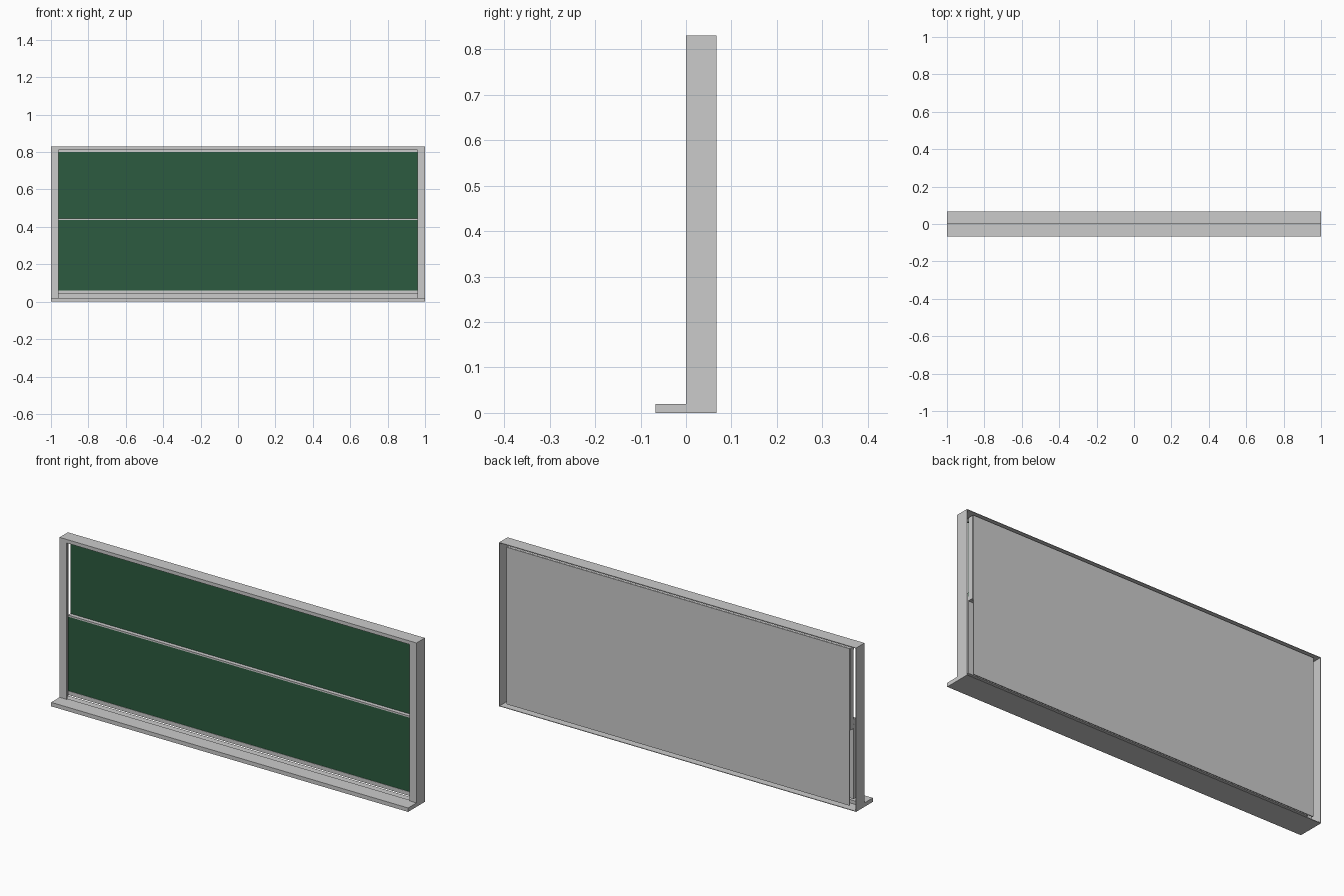
import bpy

if "Cube" in bpy.data.objects:
    bpy.data.objects.remove(bpy.data.objects["Cube"])

green = bpy.data.materials.new("chalk_green")
green.diffuse_color = (0.025, 0.105, 0.05, 1)
green.use_nodes = True
green.node_tree.nodes["Principled BSDF"].inputs["Base Color"].default_value = green.diffuse_color


def box(name, x, y, z, mat=None):
    """Box from (min, max) ranges on each axis."""
    bpy.ops.mesh.primitive_cube_add(size=1, location=[(a + b) / 2 for a, b in (x, y, z)])
    ob = bpy.context.object
    ob.name = name
    ob.scale = [b - a for a, b in (x, y, z)]
    bpy.ops.object.transform_apply(location=False, rotation=False, scale=True)
    if mat:
        ob.data.materials.append(mat)
    return ob


T = 0.003          # sheet thickness of the outer shell
BACK = 0.067
TOP = 0.83

# Open-backed frame: side walls and front flanges
for side, s in (("left", -1), ("right", 1)):
    box(side + "_wall", sorted((s, s * (1 - T))), (0, BACK), (0, TOP))
    box(side + "_flange", sorted((s * (1 - T), s * 0.96)), (0, 0.008), (0.02, TOP - T))

# Top and bottom of the frame
box("top_plate", (-1 + T, 1 - T), (0, BACK), (TOP - T, TOP))
box("top_flange", (-0.96, 0.96), (0, 0.008), (0.812, TOP - T))
box("bottom_plate", (-1 + T, 1 - T), (0, BACK), (0, T))
box("bottom_flange", (-1 + T, 1 - T), (0, 0.008), (T, 0.02))

# Chalk tray
box("chalk_tray", (-1, 1), (-BACK, 0), (0, 0.02))

# Back cover
box("back_panel", (-0.96, 0.96), (0.060, 0.064), (0.02, 0.815))


def board(name, w, y0, y1, z0, z1, top_rail, bottom_rail):
    """Sliding board: grey backing, rails above and below, green surface."""
    box(name + "_backing", (-w, w), (y0 + 0.004, y1), (z0, z1))
    box(name + "_top_rail", (-w, w), (y0, y0 + 0.004), (z1 - top_rail, z1))
    box(name + "_bottom_rail", (-w, w), (y0, y0 + 0.004), (z0, z0 + bottom_rail))
    box(name + "_surface", (-w, w), (y0 + 0.002, y0 + 0.004),
        (z0 + bottom_rail, z1 - top_rail), green)


board("lower_board", 0.960, 0.009, 0.029, 0.04, 0.444, 0.008, 0.02)
board("upper_board", 0.963, 0.031, 0.059, 0.40, 0.815, 0.015, 0.02)
